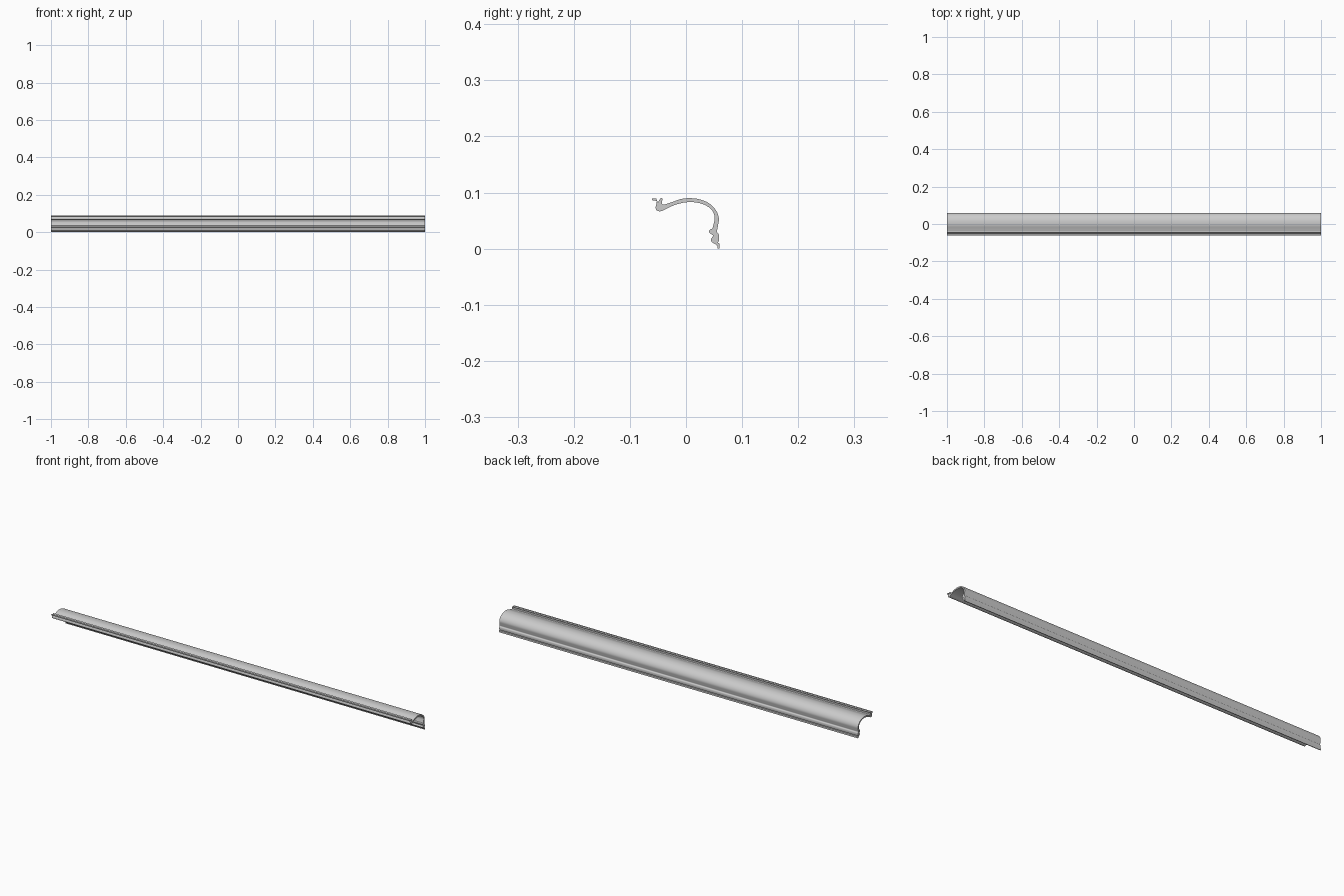
import bpy, bmesh
from mathutils import Vector

if "Cube" in bpy.data.objects:
    bpy.data.objects.remove(bpy.data.objects["Cube"])


def smooth(points, steps=5):
    """Catmull-Rom curve through the points."""
    p = [Vector(q) for q in points]
    p = [2 * p[0] - p[1]] + p + [2 * p[-1] - p[-2]]
    out = []
    for i in range(1, len(p) - 2):
        a, b, c, d = p[i - 1:i + 3]
        for s in range(steps):
            t = s / steps
            out.append(0.5 * (2 * b + (c - a) * t + (2 * a - 5 * b + 4 * c - d) * t**2
                              + (3 * b - a - 3 * c + d) * t**3))
    return out + [p[-2]]


# front lip, with its small notch
front_lip = [(-.052, .085), (-.061, .0865), (-.061, .089), (-.053, .0895)]
front_bead = smooth([(-.053, .0895), (-.050, .083), (-.046, .089),
                     (-.042, .0895), (-.043, .0805), (-.041, .079)], 3)
# outer face of the arched cove
outer = smooth([(-.039, .0785), (-.025, .083), (-.009, .0885), (.007, .090), (.024, .088),
                (.041, .081), (.053, .069), (.0585, .055), (.057, .041), (.055, .031)])
# lower back edge
foot = smooth([(.0555, .029), (.0585, .025), (.059, .016), (.057, .0105)], 3)
toe = [(.060, .009), (.060, 0), (.0565, 0), (.0565, .004), (.053, .0075)]
foot_bead = smooth([(.052, .008), (.046, .012), (.0445, .017), (.048, .022)], 3)
upper_bead = smooth([(.048, .024), (.042, .028), (.0415, .033), (.047, .036)], 3)
# inner face of the cove
inner = smooth([(.0475, .037), (.0495, .045), (.051, .057), (.045, .070), (.031, .079),
                (.012, .083), (-.007, .0815), (-.026, .0755), (-.043, .067)])
front_roll = smooth([(-.047, .0665), (-.053, .069), (-.054, .0745), (-.0525, .080)], 3)

profile = front_lip + front_bead[1:] + outer + foot + toe + foot_bead + upper_bead + inner + front_roll

# sweep the profile along x, with closed ends
bm = bmesh.new()
face = bm.faces.new([bm.verts.new((-1, p[0], p[1])) for p in profile])
res = bmesh.ops.extrude_face_region(bm, geom=[face], use_keep_orig=True)
bmesh.ops.translate(bm, vec=(2, 0, 0),
                    verts=[v for v in res["geom"] if isinstance(v, bmesh.types.BMVert)])
bmesh.ops.recalc_face_normals(bm, faces=bm.faces)
mesh = bpy.data.meshes.new("cornice_moulding")
bm.to_mesh(mesh)
bm.free()
moulding = bpy.data.objects.new("cornice_moulding", mesh)
bpy.context.collection.objects.link(moulding)
bpy.context.view_layer.objects.active = moulding
moulding.select_set(True)
bpy.ops.object.shade_smooth_by_angle()
